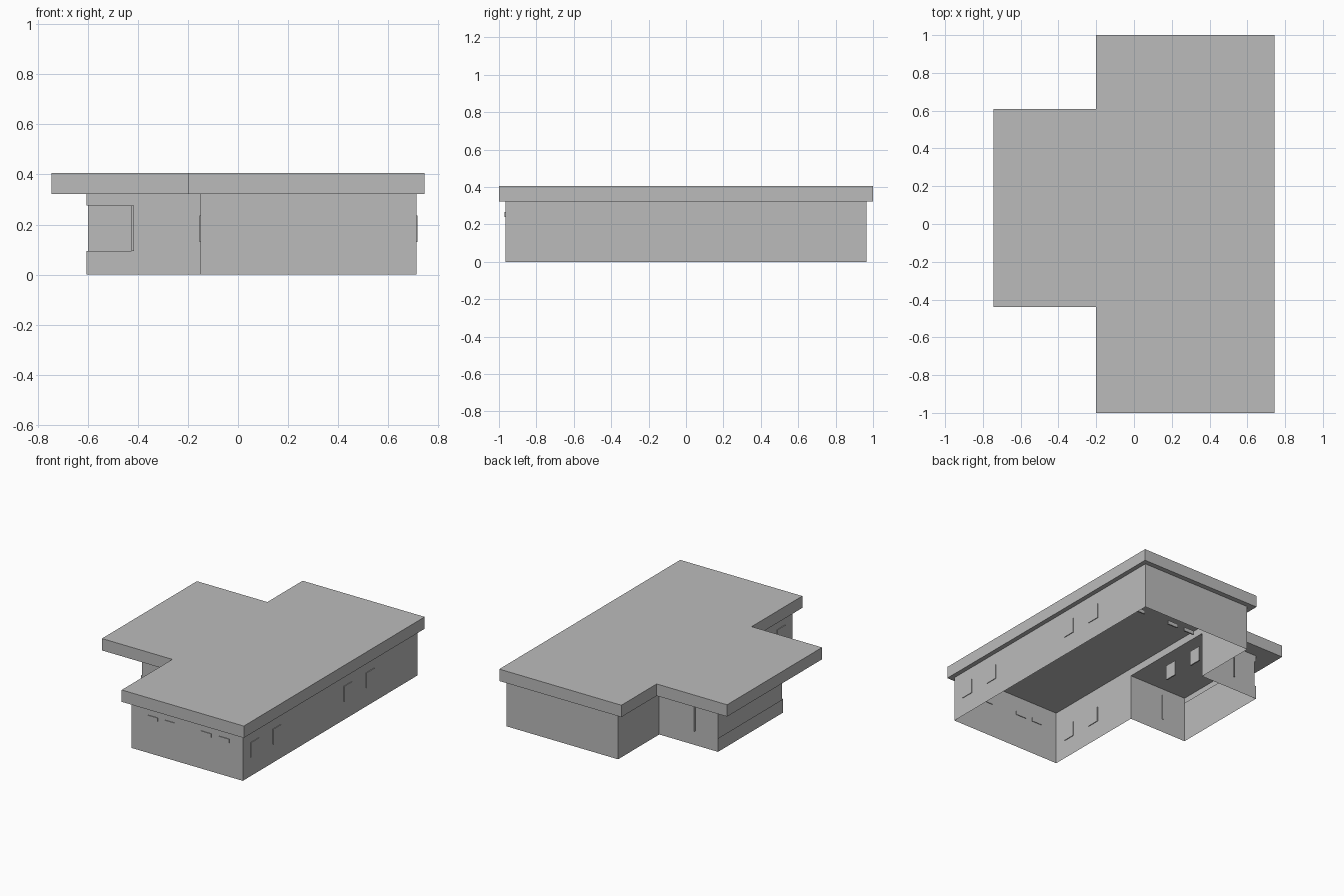
import bpy, bmesh
from mathutils import Vector

cube = bpy.data.objects.get("Cube")
if cube:
    bpy.data.objects.remove(cube, do_unlink=True)

grey = bpy.data.materials.new("plain grey")
grey.use_nodes = True
grey.diffuse_color = (0.5, 0.5, 0.5, 1)
grey.node_tree.nodes["Principled BSDF"].inputs["Base Color"].default_value = (0.5, 0.5, 0.5, 1)

EAVE, CEILING, TOP = 0.322, 0.375, 0.405
X0, X1, Y1 = -0.15, 0.713, 0.965            # main block
WX, WY0, WY1 = -0.605, -0.21, 0.51          # side wing
SILL, HEAD, JAMB = 0.095, 0.275, -0.42      # wraparound strip window


def finish(name, bm):
    mesh = bpy.data.meshes.new(name)
    bm.to_mesh(mesh)
    bm.free()
    mesh.materials.append(grey)
    obj = bpy.data.objects.new(name, mesh)
    bpy.context.collection.objects.link(obj)
    return obj


def strip(bm, path, z0, z1, closed=False):
    """Upright faces along a path; returns the lower and upper vertices."""
    low = [bm.verts.new((x, y, z0)) for x, y in path]
    high = [bm.verts.new((x, y, z1)) for x, y in path]
    n = len(path)
    for i in range(n if closed else n - 1):
        j = (i + 1) % n
        bm.faces.new((low[i], low[j], high[j], high[i]))
    return low, high


def wall(name, path, z0, z1):
    bm = bmesh.new()
    strip(bm, path, z0, z1)
    return finish(name, bm)


def box(name, centre, size):
    bm = bmesh.new()
    bmesh.ops.create_cube(bm, size=1)
    bmesh.ops.scale(bm, vec=size, verts=bm.verts)
    bmesh.ops.translate(bm, vec=Vector(centre), verts=bm.verts)
    return finish(name, bm)


# Main block walls, open where the wing joins
wall("main_walls", [(X0, WY0), (X0, -Y1), (X1, -Y1), (X1, Y1), (X0, Y1), (X0, WY1)], 0, EAVE)

# Wing walls: parapet, header, full-height stubs and inset glazing
wing = [(X0, WY1), (WX, WY1), (WX, WY0), (X0, WY0)]
wall("wing_lower_wall", wing, 0, SILL)
wall("wing_header", wing, HEAD, EAVE)
wall("wing_back_stub", [(X0, WY1), (JAMB, WY1)], SILL, HEAD)
wall("wing_front_stub", [(JAMB, WY0), (X0, WY0)], SILL, HEAD)
d = 0.006
wall("strip_glazing", [(JAMB, WY1 - d), (WX + d, WY1 - d), (WX + d, WY0 + d), (JAMB, WY0 + d)],
     SILL - d, HEAD + d)
for name, y in (("front_jamb", WY0), ("back_jamb", WY1)):
    box(name, (JAMB, y, (SILL + HEAD) / 2), (0.01, 0.012, HEAD - SILL))

# Roof: stepped slab with deep fascia, recessed over the main block
bm = bmesh.new()
outline = [(-0.2, -1), (0.745, -1), (0.745, 1), (-0.2, 1),
           (-0.2, 0.61), (-0.745, 0.61), (-0.745, -0.44), (-0.2, -0.44)]
low, high = strip(bm, outline, EAVE, TOP, closed=True)
bm.faces.new(high)
recess = [(X0, -Y1), (X0, Y1), (X1, Y1), (X1, -Y1)]
rim, ceiling = strip(bm, recess, EAVE, CEILING, closed=True)
bm.faces.new(ceiling)
edges = []
for loop in (low, rim):
    for i, v in enumerate(loop):
        edges.append(bm.edges.get((v, loop[(i + 1) % len(loop)])))
bmesh.ops.triangle_fill(bm, use_beauty=True, edges=edges, normal=(0, 0, -1))
bmesh.ops.recalc_face_normals(bm, faces=bm.faces)
finish("roof", bm)

# Tall windows on both long sides
for side, x in (("left", X1), ("right", X0)):
    for i, y in enumerate((-0.835, -0.59, 0.195, 0.44)):
        box(f"{side}_window_{i + 1}", (x, y, 0.183), (0.009, 0.09, 0.105))

# Small high windows at the front, and a matching row inside
for row, y in (("front", -Y1), ("inner", 0.57)):
    for i, x in enumerate((0.015, 0.15, 0.43, 0.57)):
        box(f"{row}_high_window_{i + 1}", (x, y, 0.252), (0.08, 0.009, 0.026))
